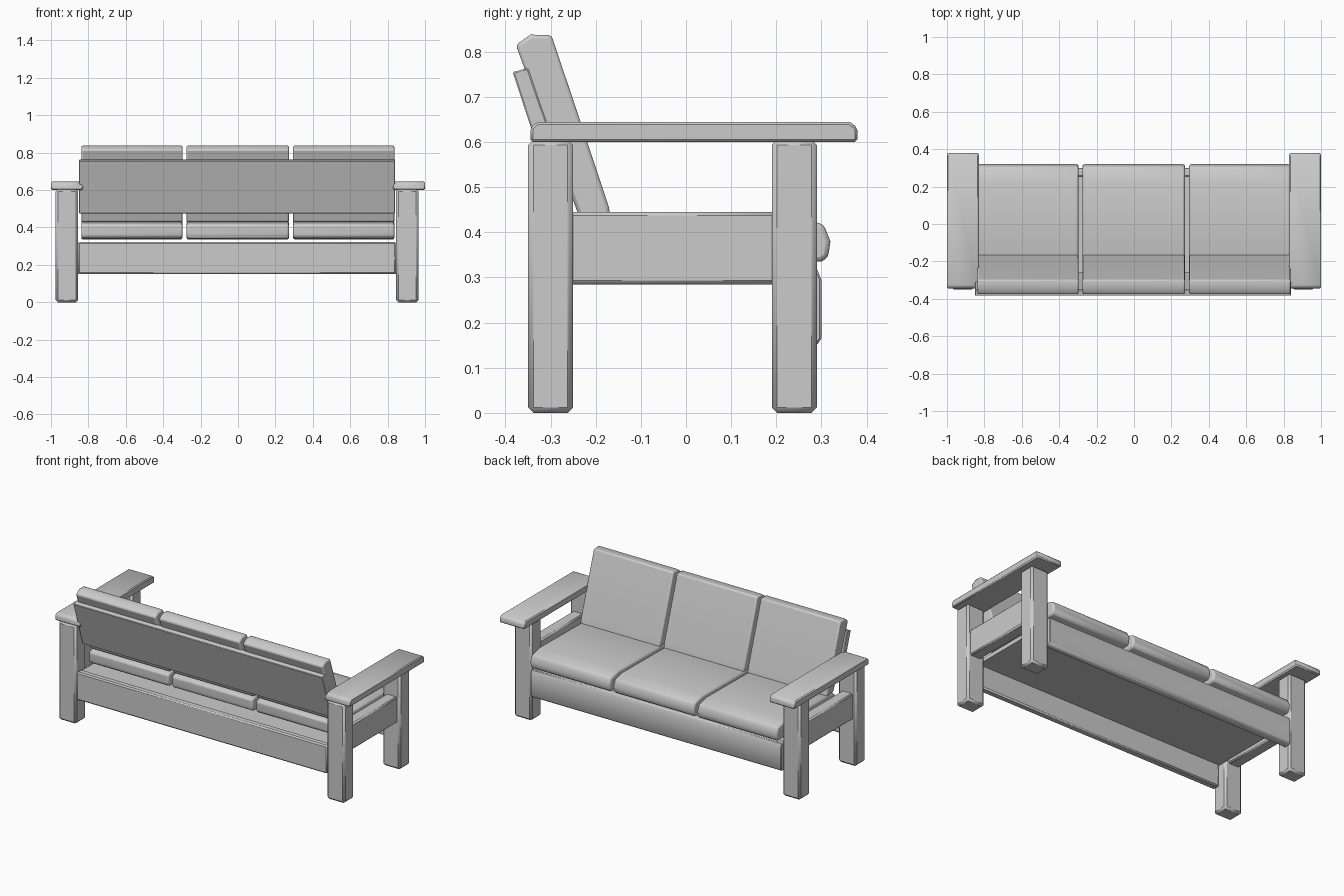
import bpy, bmesh

cube = bpy.data.objects.get("Cube")
if cube:
    bpy.data.objects.remove(cube, do_unlink=True)

# One plain grey for the whole sofa
grey = bpy.data.materials.new("plain grey")
grey.use_nodes = True
grey.diffuse_color = (0.6, 0.6, 0.6, 1)
grey.node_tree.nodes["Principled BSDF"].inputs["Base Color"].default_value = (0.6, 0.6, 0.6, 1)


def prism(name, profile, x0, x1, bevel=0.008, segments=1):
    """Extrude a (y, z) side profile from x0 to x1, with softened edges."""
    bm = bmesh.new()
    face = bm.faces.new([bm.verts.new((x0, y, z)) for y, z in profile])
    moved = bmesh.ops.extrude_face_region(bm, geom=[face])["geom"]
    for v in moved:
        if isinstance(v, bmesh.types.BMVert):
            v.co.x = x1
    bmesh.ops.recalc_face_normals(bm, faces=bm.faces)
    mesh = bpy.data.meshes.new(name)
    bm.to_mesh(mesh)
    bm.free()
    mesh.materials.append(grey)
    obj = bpy.data.objects.new(name, mesh)
    bpy.context.collection.objects.link(obj)
    if bevel:
        mod = obj.modifiers.new("soft edges", "BEVEL")
        mod.width = bevel
        mod.segments = segments
        mod.limit_method = "ANGLE"
        mod.angle_limit = 0.7
    for o in bpy.context.selected_objects:
        o.select_set(False)
    obj.select_set(True)
    bpy.context.view_layer.objects.active = obj
    bpy.ops.object.shade_smooth_by_angle(angle=1.0)
    return obj


def box(y0, y1, z0, z1):
    return [(y0, z0), (y1, z0), (y1, z1), (y0, z1)]


# Wooden end frames: legs, side rail and armrest
arm = [(-0.345, 0.6), (0.38, 0.6), (0.38, 0.632), (0.363, 0.645), (-0.33, 0.645), (-0.345, 0.632)]
for side, s in (("left", 1), ("right", -1)):
    def ends(a, b):
        return sorted((s * a - 0.005, s * b - 0.005))
    prism(side + "_rear_leg", box(-0.35, -0.25, 0, 0.605), *ends(0.85, 0.97), 0.012)
    prism(side + "_front_leg", box(0.19, 0.29, 0, 0.605), *ends(0.85, 0.97), 0.012)
    prism(side + "_side_rail", box(-0.26, 0.2, 0.285, 0.445), *ends(0.875, 0.95))
    prism(side + "_armrest", arm, *sorted((s * 0.83, s)), 0.006)

# Long aprons and the seat base between them
prism("front_apron", [(0.255, 0.15), (0.29, 0.15), (0.3, 0.165), (0.3, 0.295),
                      (0.29, 0.32), (0.255, 0.32)], -0.855, 0.845, 0.004)
prism("rear_apron", box(-0.345, -0.3, 0.15, 0.322), -0.855, 0.845)
prism("seat_base", box(-0.305, 0.26, 0.285, 0.31), -0.855, 0.845, 0)

# Sloping board behind the back cushions
prism("back_board", [(-0.292, 0.475), (-0.255, 0.482), (-0.35, 0.764), (-0.384, 0.755)],
      -0.85, 0.84, 0.003)

# Three seat cushions and three back cushions
seat = [(-0.25, 0.355), (-0.235, 0.34), (0.3, 0.335), (0.315, 0.345), (0.32, 0.38),
        (0.305, 0.418), (0.23, 0.436), (-0.2, 0.432), (-0.25, 0.415)]
back = [(-0.235, 0.43), (-0.165, 0.425), (-0.172, 0.46), (-0.298, 0.837),
        (-0.345, 0.838), (-0.377, 0.815)]
spans = (("right", -0.838, -0.297), ("middle", -0.275, 0.272), ("left", 0.295, 0.836))
for place, x0, x1 in spans:
    prism(place + "_seat_cushion", seat, x0, x1, 0.012, 2)
    prism(place + "_back_cushion", back, x0, x1, 0.008, 2)
